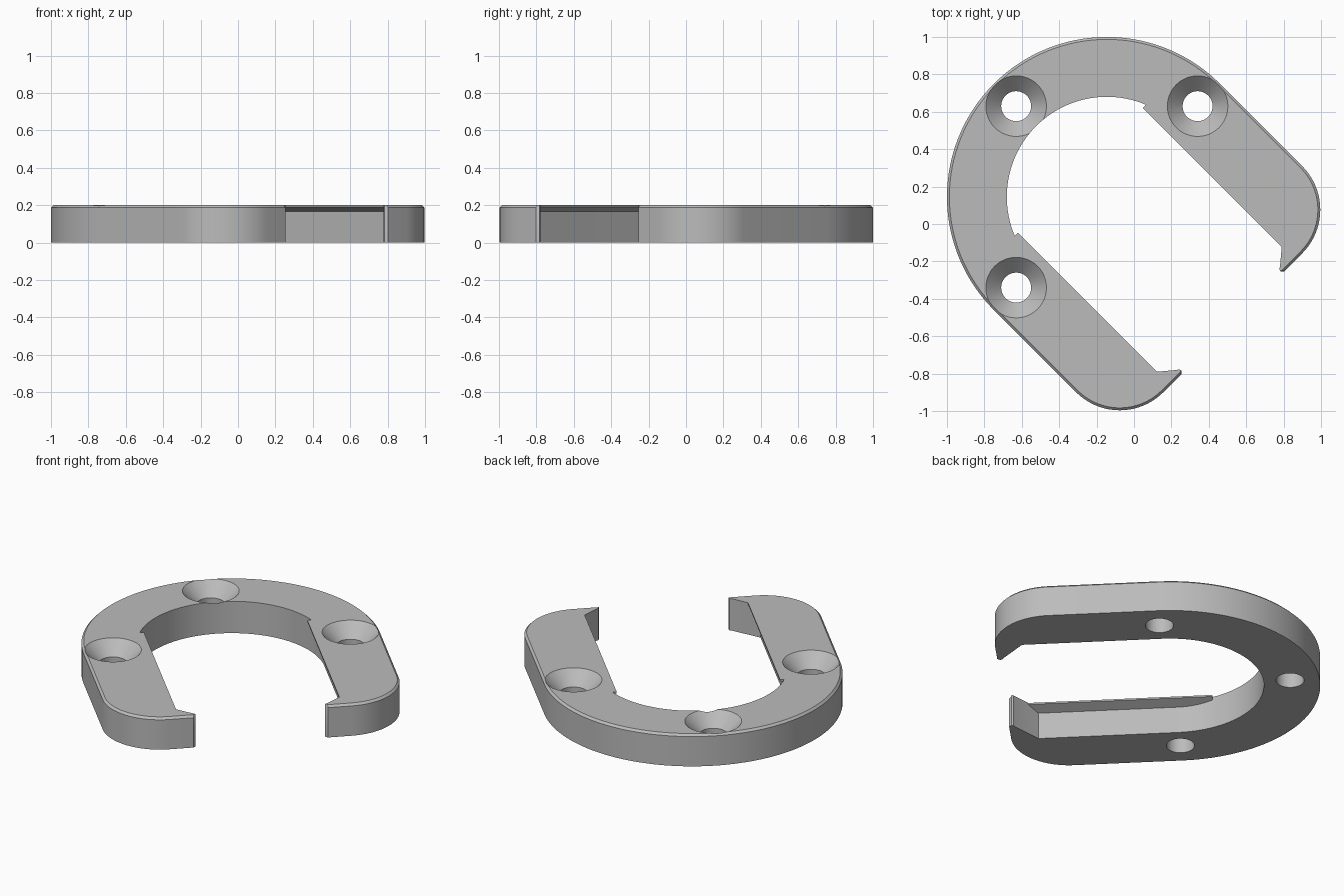
import bpy, bmesh
from math import sin, cos, pi, radians
from mathutils import Matrix

cube = bpy.data.objects.get("Cube")
if cube:
    bpy.data.objects.remove(cube, do_unlink=True)

grey = bpy.data.materials.new("plain grey")
grey.use_nodes = True
colour = (0.5, 0.5, 0.5, 1)
grey.diffuse_color = colour
grey.node_tree.nodes["Principled BSDF"].inputs["Base Color"].default_value = colour

HEIGHT, CHAMFER = 0.2, 0.013
OUTER, INNER = 0.855, 0.535
# Local x runs along the arms towards the opening; the ring centre is the origin
PLACE = Matrix.Translation((-0.145, 0.145, 0)) @ Matrix.Rotation(radians(-45), 4, "Z")


def loft(name, rings):
    """Closed solid through rings of equal point count, capped at both ends."""
    bm = bmesh.new()
    loops = [[bm.verts.new(p) for p in ring] for ring in rings]
    for a, b in zip(loops, loops[1:]):
        for i in range(len(a)):
            j = (i + 1) % len(a)
            bm.faces.new((a[i], a[j], b[j], b[i]))
    bm.faces.new(loops[0])
    bm.faces.new(loops[-1])
    bmesh.ops.recalc_face_normals(bm, faces=bm.faces)
    mesh = bpy.data.meshes.new(name)
    bm.to_mesh(mesh)
    bm.free()
    mesh.materials.append(grey)
    obj = bpy.data.objects.new(name, mesh)
    bpy.context.collection.objects.link(obj)
    obj.matrix_world = PLACE
    return obj


def arc(cx, cy, r, start, end, n):
    angles = [radians(start + (end - start) * i / n) for i in range(n + 1)]
    return [(cx + r * cos(a), cy + r * sin(a)) for a in angles]


def outline(inset, z):
    """Horseshoe outline; only the outer edge moves in by the inset."""
    half = arc(0, 0, OUTER - inset, 180, 90, 40)
    half += arc(0.622, 0.525, 0.33 - inset, 90, 0, 20)
    half += [(0.952 - inset, 0.388), (0.938, 0.374), (0.926, 0.378), (0.917, 0.392)]
    half += [(0.798, INNER)]
    half += arc(0, 0, INNER, 90, 180, 32)
    loop = half + [(x, -y) for x, y in reversed(half[1:-1])]
    return [(x, y, z) for x, y in loop]


def combine(target, other, operation):
    other.hide_render = True
    mod = target.modifiers.new(operation, "BOOLEAN")
    mod.operation, mod.solver, mod.object = operation, "EXACT", other
    bpy.context.view_layer.objects.active = target
    bpy.ops.object.modifier_apply(modifier=mod.name)
    bpy.data.objects.remove(other, do_unlink=True)


# Body with hooked arm ends and a chamfered top outer edge
body = loft("horseshoe_body", [outline(0, 0), outline(0, HEIGHT - CHAMFER),
                               outline(CHAMFER, HEIGHT)])

# Overhanging lips along the slot, with sloping undersides
for side in (1, -1):
    section = [(0.472, HEIGHT), (0.472, 0.19), (INNER, 0.166), (0.56, 0.166), (0.56, HEIGHT)]
    lip = loft("slot_lip", [[(x, side * y, z) for y, z in section] for x in (-0.2, 0.857)])
    combine(body, lip, "UNION")

# Countersunk screw holes
for hx, hy in ((0, 0.686), (0, -0.686), (-0.686, 0)):
    steps = [(0.08, -0.05), (0.08, 0.118), (0.162, HEIGHT), (0.182, 0.22)]
    hole = loft("screw_hole", [[(x, y, z) for x, y in arc(hx, hy, r, 0, 360, 48)[:-1]]
                               for r, z in steps])
    combine(body, hole, "DIFFERENCE")

bpy.ops.object.select_all(action="DESELECT")
body.select_set(True)
bpy.context.view_layer.objects.active = body
bpy.ops.object.shade_smooth_by_angle(angle=radians(30))
